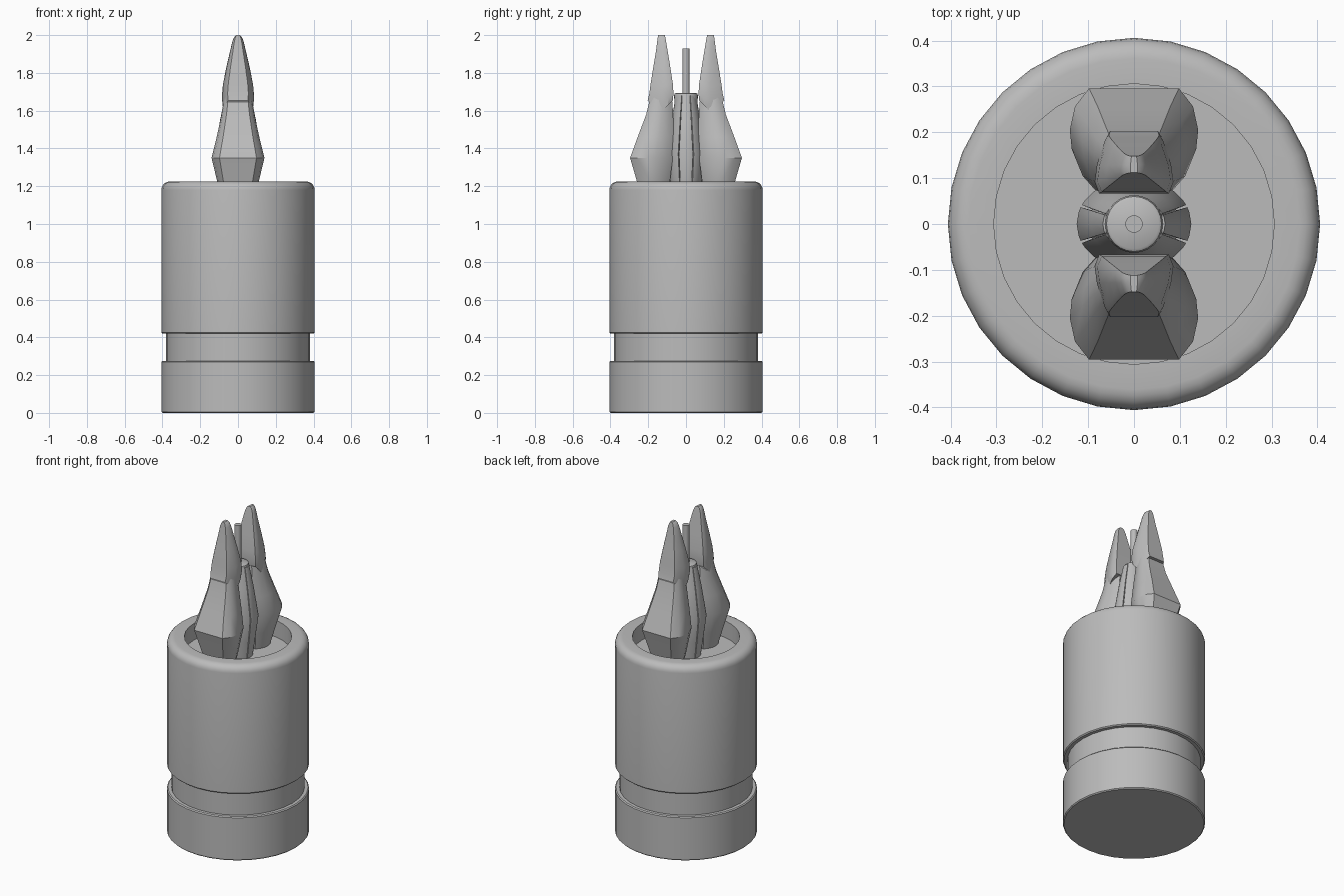
import bpy, bmesh
from math import cos, sin, pi, radians

cube = bpy.data.objects.get("Cube")
if cube:
    bpy.data.objects.remove(cube, do_unlink=True)

grey = bpy.data.materials.new("plain grey")
grey.use_nodes = True
grey.diffuse_color = (0.5, 0.5, 0.5, 1)
grey.node_tree.nodes["Principled BSDF"].inputs["Base Color"].default_value = (0.5, 0.5, 0.5, 1)


def loft(name, rings, smooth=35):
    """Skin a stack of equal-length rings and cap both ends."""
    bm = bmesh.new()
    rows = [[bm.verts.new(p) for p in ring] for ring in rings]
    n = len(rows[0])
    for a, b in zip(rows, rows[1:]):
        for i in range(n):
            j = (i + 1) % n
            bm.faces.new((a[i], a[j], b[j], b[i]))
    bm.faces.new(rows[0][::-1])
    bm.faces.new(rows[-1])
    bmesh.ops.recalc_face_normals(bm, faces=bm.faces)
    mesh = bpy.data.meshes.new(name)
    bm.to_mesh(mesh)
    bm.free()
    mesh.materials.append(grey)
    obj = bpy.data.objects.new(name, mesh)
    bpy.context.collection.objects.link(obj)
    bpy.ops.object.select_all(action='DESELECT')
    bpy.context.view_layer.objects.active = obj
    obj.select_set(True)
    bpy.ops.object.shade_smooth_by_angle(angle=radians(smooth))
    return obj


def lathe(name, profile, sides=32):
    turn = [2 * pi * i / sides for i in range(sides)]
    return loft(name, [[(r * cos(t), r * sin(t), z) for t in turn] for r, z in profile])


# Hollow-topped cylinder with a groove near the foot and a rounded rim
R, GROOVE, MOUTH, TOP, FLOOR = 0.406, 0.38, 0.306, 1.225, 1.12
fillet = 0.045
rim = [(R - fillet + fillet * cos(a * pi / 10), TOP - fillet + fillet * sin(a * pi / 10))
       for a in range(6)]
lathe("barrel", [(R - .006, 0), (R, .006), (R, .27), (R - .006, .276), (GROOVE, .276),
                 (GROOVE, .42), (R - .006, .42), (R, .426)] + rim +
      [(MOUTH, TOP), (MOUTH, FLOOR)])

# Centre post, with four narrow slots down its sides
angles = []
for c in (23, 157, 203, 337):
    angles += [(c - 1.5, 1), (c - 1, .8), (c + 1, .8), (c + 1.5, 1)]
angles += [(a, 1) for a in range(0, 360, 15) if all(abs(a - c) > 4 for c in (23, 157, 203, 337))]
angles.sort()
post = [(.09, 1.12), (.105, 1.225), (.125, 1.37), (.095, 1.55), (.068, 1.68)]
loft("centre_post", [[(r * k * cos(radians(a)), .8 * r * k * sin(radians(a)), z)
                      for a, k in angles] for r, z in post])
lathe("post_cap", [(.06, 1.62), (.063, 1.68), (.06, 1.69), (.054, 1.694)], 24)
lathe("centre_rod", [(.019, 1.6), (.019, 1.93)], 16)

# Half cross-sections: share of half width, share of depth from the inner side
BULB = [(.58, 0), (.8, .15), (.97, .4), (1, .58), (.92, .8), (.7, .97)]
HEAD = [(.88, 0), (1, .2), (.94, .5), (.74, .9), (.64, 1)]


def prong_ring(shape, half, inner, outer, z, side, dip=0):
    pts = shape + [(-x, d) for x, d in reversed(shape)]
    return [(half * x, side * (inner + (outer - inner) * d),
             z - dip * (1 - abs(2 * d - 1))) for x, d in pts]


# Rows are half width, inner edge, outer edge, height
bulb_rows = [(.085, .1, .235, 1.12), (.11, .085, .265, 1.225), (.14, .07, .303, 1.35),
             (.113, .065, .262, 1.46), (.087, .068, .215, 1.58), (.072, .075, .19, 1.68)]
head_rows = [(.081, .07, .203, 1.655), (.086, .066, .194, 1.69), (.08, .07, .187, 1.745),
             (.062, .083, .173, 1.83), (.042, .097, .159, 1.915), (.029, .106, .152, 1.97),
             (.019, .11, .149, 1.992), (.008, .112, .148, 2.0)]

for label, side in (("front", -1), ("back", 1)):
    loft(label + "_prong_base", [prong_ring(BULB, *row, side) for row in bulb_rows], 30)
    loft(label + "_prong_head",
         [prong_ring(HEAD, *row, side, dip)
          for row, dip in zip(head_rows, (.07, .05, .02, 0, 0, 0, 0, 0))], 30)
